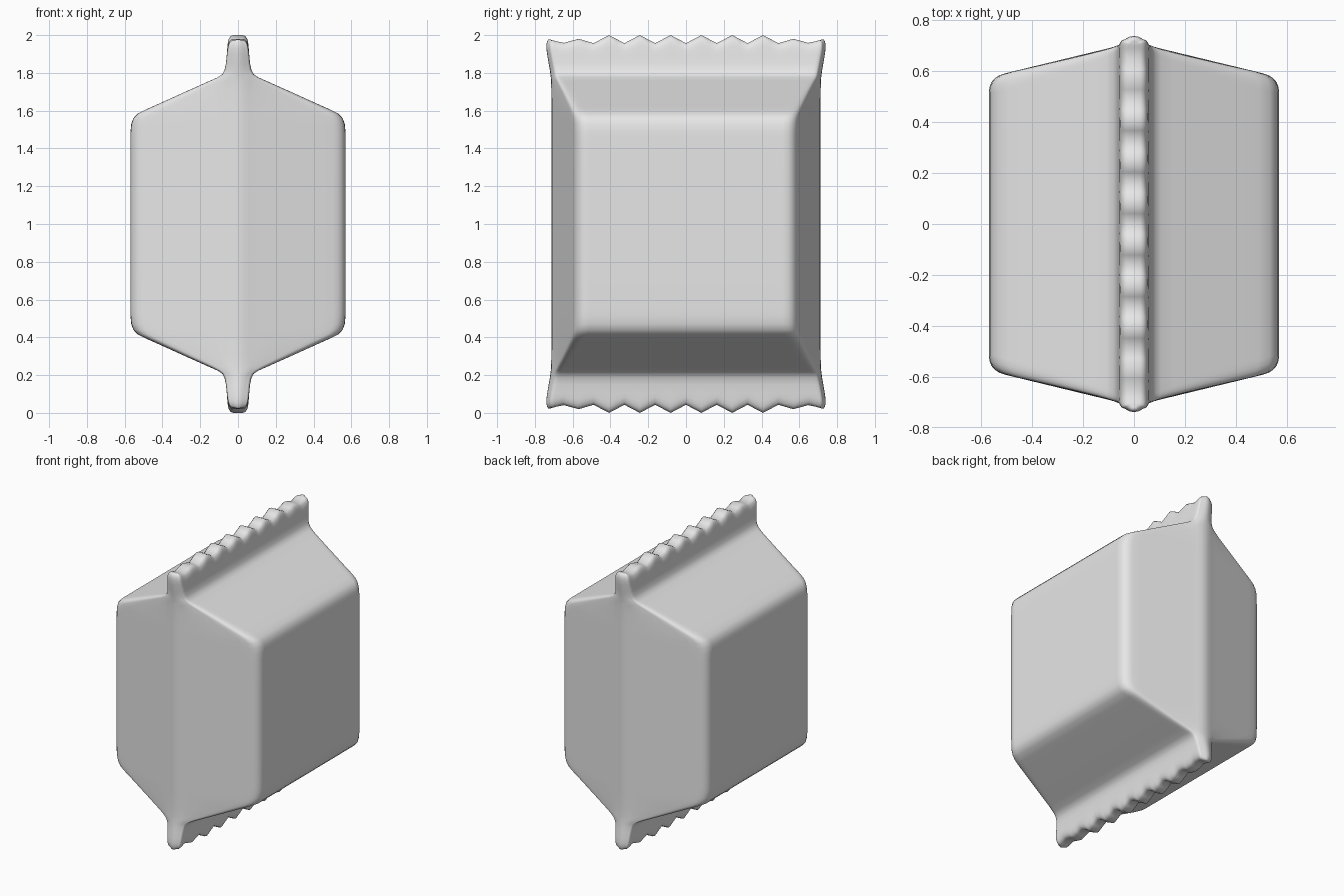
import bpy, bmesh

if "Cube" in bpy.data.objects:
    bpy.data.objects.remove(bpy.data.objects["Cube"])

PITCH = 0.163          # spacing of the crimp teeth


def tooth_drop(y):
    """How far the zigzag edge lies below the tooth tips at y."""
    y = abs(y)
    t = (y / PITCH) % 1.0
    tri = 1 - abs(2 * t - 1)              # 0 in valleys, 1 on tips
    if y > 0.5:                           # softer teeth at the ends
        return 0.043 - 0.024 * tri
    return 0.043 * (1 - tri)


def half_section(X, Yo):
    """Quarter outline (y, x) from the centre line out to the side ridge."""
    Yi = Yo - 0.01 - 0.22 * X             # corner of the big flat face
    r = min(0.06, 0.02 + 0.07 * X)
    start = Yi - r
    pts = [(k * PITCH / 4, X) for k in range(13)]
    last = pts[-1][0]
    pts += [(last + (start - last) * k / 5, X) for k in range(1, 6)]
    e1 = (Yo - 0.012, min(0.06, X * 0.6))
    dy, dx = e1[0] - Yi, e1[1] - X
    d = (dy * dy + dx * dx) ** 0.5
    f = min(0.4, r * 1.1 / d)
    p2 = (Yi + dy * f, X + dx * f)
    for k in range(1, 6):                 # rounded corner
        t = k / 5
        a, b, c = (1 - t) ** 2, 2 * t * (1 - t), t * t
        pts.append((a * start + b * Yi + c * p2[0], a * X + b * X + c * p2[1]))
    for t in (0.12, 0.5, 0.88, 1.0):      # sloping side
        pts.append((p2[0] + (e1[0] - p2[0]) * t, p2[1] + (e1[1] - p2[1]) * t))
    pts.append((Yo - 0.003, e1[1] * 0.5))
    pts.append((Yo, 0.0))
    return pts


# Upper half rows: height, half depth, half width, tooth weight
upper = [
    (1.00, 0.570, 0.712, 0), (1.25, 0.570, 0.712, 0), (1.45, 0.570, 0.712, 0),
    (1.49, 0.569, 0.712, 0), (1.53, 0.565, 0.712, 0), (1.56, 0.554, 0.712, 0),
    (1.583, 0.533, 0.712, 0), (1.605, 0.490, 0.712, 0), (1.63, 0.434, 0.712, 0),
    (1.70, 0.279, 0.713, 0), (1.755, 0.156, 0.714, 0), (1.777, 0.106, 0.716, 0),
    (1.792, 0.084, 0.718, 0), (1.815, 0.071, 0.721, 0), (1.85, 0.064, 0.727, 0),
    (1.90, 0.059, 0.735, 0.15), (1.94, 0.056, 0.739, 0.6),
    (1.967, 0.053, 0.739, 1), (1.985, 0.047, 0.736, 1),
    (1.996, 0.037, 0.730, 1), (2.00, 0.024, 0.722, 1),
]
rows = [(r, -1) for r in reversed(upper[1:])] + [(r, 1) for r in upper]

# Sealed pouch: stacked closed rings with crimped fins at both ends
bm = bmesh.new()
rings = []
for (z, X, Yo, w), side in rows:
    q = half_section(X, Yo)
    front = [(-y, x) for y, x in reversed(q)] + q[1:]
    loop = front + [(y, -x) for y, x in reversed(front[1:-1])]
    ring = []
    for y, x in loop:
        h = z - w * tooth_drop(y)
        ring.append(bm.verts.new((x, y, h if side > 0 else 2 - h)))
    rings.append(ring)

n = len(rings[0])
for a, b in zip(rings, rings[1:]):
    for i in range(n):
        j = (i + 1) % n
        bm.faces.new((a[i], a[j], b[j], b[i]))

# Close the zigzag edges with strips between front and back
m = n // 2
for ring in (rings[0], rings[-1]):
    for i in range(m):
        quad = [ring[i], ring[i + 1], ring[n - i - 1], ring[(n - i) % n]]
        bm.faces.new(list(dict.fromkeys(quad)))
bmesh.ops.recalc_face_normals(bm, faces=bm.faces[:])

mesh = bpy.data.meshes.new("sealed_pouch")
bm.to_mesh(mesh)
bm.free()
pouch = bpy.data.objects.new("sealed_pouch", mesh)
bpy.context.collection.objects.link(pouch)

grey = bpy.data.materials.new("light_grey")
grey.diffuse_color = (0.8, 0.8, 0.8, 1)
grey.use_nodes = True
grey.node_tree.nodes["Principled BSDF"].inputs["Base Color"].default_value = grey.diffuse_color
mesh.materials.append(grey)

bpy.context.view_layer.objects.active = pouch
pouch.select_set(True)
bpy.ops.object.shade_smooth()
